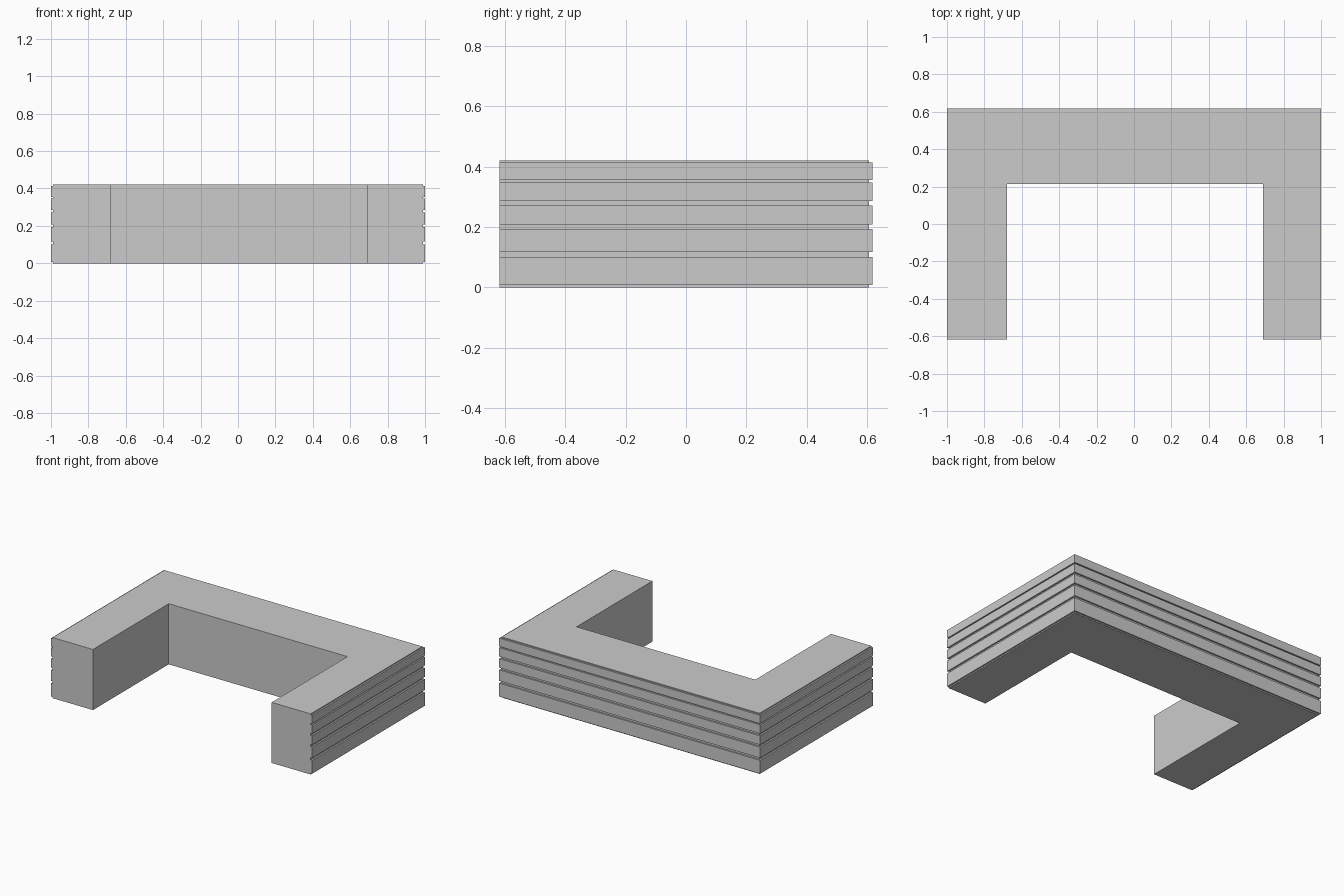
import bpy, bmesh

if "Cube" in bpy.data.objects:
    bpy.data.objects.remove(bpy.data.objects["Cube"])

HX, HY, H = 1.0, 0.617, 0.42          # outer half sizes and height
IN_L, IN_R, IN_Y = -0.68, 0.69, 0.213  # inner wall positions
RECESS = 0.011
# raised bands on the outer wall (bottom, top)
BANDS = [(0.008, 0.101), (0.117, 0.193), (0.208, 0.271), (0.286, 0.347), (0.355, 0.413)]

# outer wall profile: (recess, z) from bottom to top
profile = [(RECESS, 0.0)]
for lo, hi in BANDS:
    profile += [(RECESS, lo), (0.0, lo), (0.0, hi), (RECESS, hi)]
profile.append((RECESS, H))

bm = bmesh.new()


def outer_path(d, z):
    """Four corners along the outside of the U, inset by d."""
    x, y = HX - d, HY - d
    return [bm.verts.new(p) for p in ((-x, -HY, z), (-x, y, z), (x, y, z), (x, -HY, z))]


def inner_path(z):
    """Four corners along the inside of the U."""
    return [bm.verts.new(p) for p in ((IN_L, -HY, z), (IN_L, IN_Y, z), (IN_R, IN_Y, z), (IN_R, -HY, z))]


# closed cross-section swept around the U: grooved outside, plain inside
rings = [outer_path(d, z) for d, z in profile] + [inner_path(H), inner_path(0.0)]
for i, a in enumerate(rings):
    b = rings[(i + 1) % len(rings)]
    for k in range(3):
        bm.faces.new((a[k], a[k + 1], b[k + 1], b[k]))

# flat ends of the two arms
for k in (0, 3):
    bm.faces.new([r[k] for r in rings])

bmesh.ops.recalc_face_normals(bm, faces=bm.faces)
mesh = bpy.data.meshes.new("grooved_u_counter")
bm.to_mesh(mesh)
bm.free()
obj = bpy.data.objects.new("grooved_u_counter", mesh)
bpy.context.collection.objects.link(obj)
